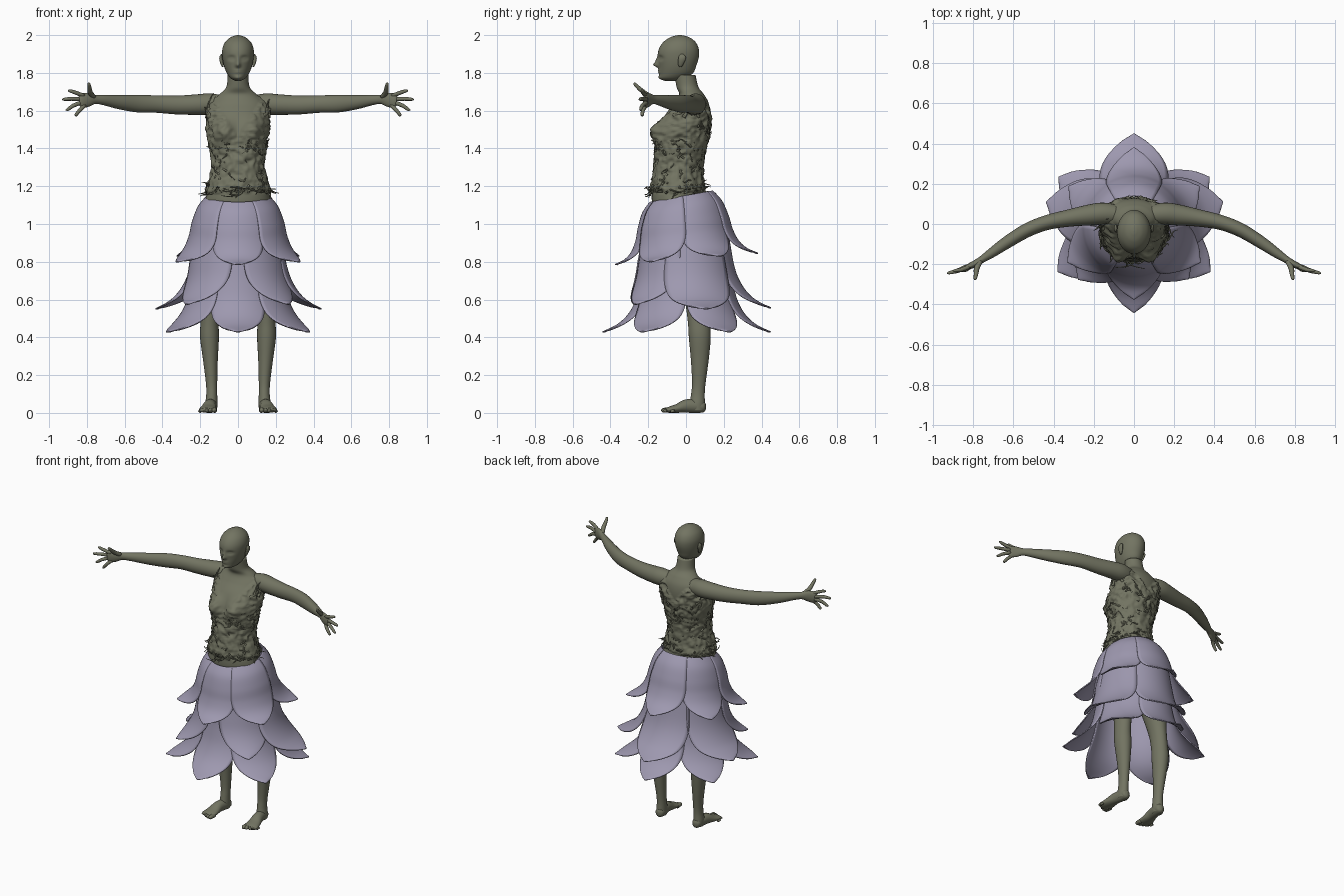
import bpy, bmesh, math, random
from mathutils import Vector, noise

random.seed(4)
X, Z = Vector((1, 0, 0)), Vector((0, 0, 1))


def material(name, rgb):
    m = bpy.data.materials.new(name)
    m.diffuse_color = (*rgb, 1)
    return m


GREEN = material("moss green", (0.17, 0.175, 0.122))
LILAC = material("lilac", (0.34, 0.315, 0.43))


def spline(pts, n):
    """Catmull-Rom through tuples of any length."""
    out = []
    for i in range(len(pts) - 1):
        a, b, c, d = pts[max(i - 1, 0)], pts[i], pts[i + 1], pts[min(i + 2, len(pts) - 1)]
        for k in range(n):
            t = k / n
            out.append([0.5 * (2 * q + (r - p) * t + (2 * p - 5 * q + 4 * r - s) * t * t
                               + (3 * q - p - 3 * r + s) * t ** 3) for p, q, r, s in zip(a, b, c, d)])
    return out + [list(pts[-1])]


def tube(bm, pts, hint, seg=16, n=4, flat=False):
    """Loft ellipses (x, y, z, half size along hint, other half size)."""
    P, rings = spline(pts, n), []
    for i, p in enumerate(P):
        c = Vector(p[:3])
        t = Z if flat else (Vector(P[min(i + 1, len(P) - 1)][:3]) - Vector(P[max(i - 1, 0)][:3])).normalized()
        s = (hint - t * hint.dot(t)).normalized()
        u = t.cross(s)
        ring = []
        for k in range(seg):
            a = 2 * math.pi * k / seg
            ring.append(bm.verts.new(c + s * max(p[3], .001) * math.cos(a) + u * max(p[4], .001) * math.sin(a)))
        rings.append(ring)
    for r, q in zip(rings, rings[1:]):
        for k in range(seg):
            bm.faces.new((r[k], r[(k + 1) % seg], q[(k + 1) % seg], q[k]))
    bm.faces.new(rings[0][::-1])
    bm.faces.new(rings[-1])


def finish(bm, name, mat, mirror=False):
    bmesh.ops.recalc_face_normals(bm, faces=bm.faces[:])
    me = bpy.data.meshes.new(name)
    bm.to_mesh(me)
    bm.free()
    for f in me.polygons:
        f.use_smooth = True
    me.materials.append(mat)
    ob = bpy.data.objects.new(name, me)
    bpy.context.collection.objects.link(ob)
    if mirror:
        ob.modifiers.new("mirror", 'MIRROR')
    return ob


def bump(x, z, cx, cz, sx, sz):
    return math.exp(-((abs(x) - cx) / sx) ** 2 - ((z - cz) / sz) ** 2)


# torso with rough bark bodice and neck
TORSO = [(0, -.02, .92, .15, .11), (0, -.035, 1.08, .175, .14), (0, -.045, 1.18, .16, .135),
         (0, -.04, 1.3, .13, .122), (0, -.03, 1.4, .142, .128), (0, -.01, 1.5, .158, .13),
         (0, .01, 1.58, .158, .118), (0, .03, 1.64, .145, .09), (0, .03, 1.685, .1, .066),
         (0, .008, 1.725, .062, .058), (0, -.005, 1.79, .055, .055)]
bm = bmesh.new()
tube(bm, TORSO, X, 112, 10, True)
for v in bm.verts:
    x, y, z = v.co
    front = y < 0
    top = 1.46 + abs(x) * 1.6 if front else 1.53 + abs(x) * 1.3
    if front:
        v.co.y -= .055 * bump(x, z, .077, 1.495, .048, .055)
    if 1.16 < z < min(top, 1.69):
        out = Vector((x, y + .02, 0)).normalized()
        w = noise.noise(Vector((x * 22, y * 22, z * 32)))
        w2 = noise.noise(Vector((x * 50, y * 50, z * 50 + 9)))
        v.co += out * (.004 + .018 * (1 - abs(w) * 2.6) * .6 + .007 * w2)
finish(bm, "torso_and_bodice", GREEN)

# twigs woven around the bodice
SURF = spline(TORSO, 10)


def twig(bm, a, z, da, dz, lift, r=.006):
    pts = []
    for k in range(5):
        t = k / 4
        ang = a + da * t + random.uniform(-.08, .08)
        zz = z + dz * t + random.uniform(-.008, .008)
        s = min(SURF, key=lambda q: abs(q[2] - zz))
        off = .006 + lift * t * t
        x, y = (s[3] + off) * math.cos(ang), s[1] + (s[4] + off) * math.sin(ang)
        if y < 0:
            y -= .055 * bump(x, zz, .077, 1.495, .048, .055)
        rr = r * (1.05 - .8 * t)
        pts.append((x, y, zz, rr, rr))
    tube(bm, pts, Vector((.3, .2, .9)), 6, 3)


bm = bmesh.new()
U = random.uniform
for k in range(44):      # ragged hem
    twig(bm, k * .143 + U(-.1, .1), U(1.155, 1.2), U(-.6, .6), U(-.03, .03), U(0, .05))
for k in range(60):      # waist weave
    twig(bm, U(0, 6.28), U(1.2, 1.42), U(-.7, .7), U(-.08, .08), U(0, .012))
for k in range(26):      # back weave
    twig(bm, U(.5, 2.64), U(1.38, 1.54), U(-.5, .5), U(-.02, .1), U(0, .015))
for k in range(18):      # below the bust
    twig(bm, U(3.1, 6.3), U(1.38, 1.43), U(-.5, .5), U(-.02, .03), U(0, .02))
for side in (0, 1):      # shoulder straps
    for k in range(10):
        f = U(-.6, .6)
        twig(bm, math.pi * side + f, U(1.56, 1.61), -f * .3, U(.06, .1), U(.015, .04), .009)
finish(bm, "bodice_twigs", GREEN)

# head with sculpted face
HEAD = [(0, -.075, 1.757, .014, .035), (0, -.07, 1.772, .04, .068), (0, -.052, 1.8, .06, .09),
        (0, -.045, 1.84, .075, .1), (0, -.041, 1.885, .083, .109), (0, -.038, 1.925, .083, .106),
        (0, -.035, 1.96, .07, .088), (0, -.033, 1.985, .045, .057), (0, -.033, 1.997, .018, .024),
        (0, -.033, 2.0, .002, .002)]
bm = bmesh.new()
tube(bm, HEAD, X, 64, 8, True)
for v in bm.verts:
    x, y, z = v.co
    if y < -.06:
        v.co.y += (.014 * bump(x, z, .034, 1.878, .018, .012) - .007 * bump(x, z, .034, 1.877, .01, .006)
                   - .024 * bump(x, z, 0, 1.842, .011, .013) - .012 * bump(x, z, 0, 1.862, .008, .02)
                   - .007 * bump(x, z, 0, 1.808, .022, .01) + .004 * bump(x, z, 0, 1.808, .025, .003)
                   - .006 * bump(x, z, 0, 1.772, .02, .012))
finish(bm, "head", GREEN)

bm = bmesh.new()
tube(bm, [(.08, -.03, 1.83, .004, .006), (.084, -.028, 1.845, .008, .014), (.09, -.022, 1.87, .009, .02),
          (.09, -.02, 1.888, .007, .018), (.086, -.022, 1.9, .002, .006)], X, 14, 4, True)
finish(bm, "ears", GREEN, True)

# arms, hands and fingers
bm = bmesh.new()
tube(bm, [(.07, .045, 1.635, .045, .045), (.15, .052, 1.635, .056, .054), (.22, .045, 1.632, .054, .052),
          (.32, .03, 1.63, .05, .043), (.43, .008, 1.635, .046, .037), (.53, -.03, 1.637, .046, .035),
          (.63, -.09, 1.645, .037, .031), (.71, -.145, 1.656, .027, .024), (.755, -.175, 1.66, .024, .018),
          (.79, -.197, 1.658, .036, .017), (.825, -.213, 1.652, .038, .014), (.84, -.218, 1.65, .025, .008)], Z, 24, 5)
for x, z, tx, ty, tz in ((.815, 1.678, .9, -.232, 1.705), (.83, 1.66, .93, -.243, 1.66),
                         (.828, 1.643, .912, -.24, 1.606), (.812, 1.628, .86, -.232, 1.575)):
    tube(bm, [(x, -.21, z, .011, .011), ((x + tx) / 2, (ty - .21) / 2 - .006, (z + tz) / 2 + .003, .0105, .0105),
              (tx - .01 * (tx > .87), ty, tz, .008, .008), (tx, ty, tz, .003, .003)], Z + X * .1, 10, 3)
tube(bm, [(.765, -.185, 1.672, .014, .014), (.782, -.22, 1.695, .014, .013), (.786, -.25, 1.72, .011, .011),
          (.79, -.272, 1.742, .008, .008), (.791, -.276, 1.747, .002, .002)], X, 10, 3)
finish(bm, "arms", GREEN, True)

# legs, feet and toes
bm = bmesh.new()
tube(bm, [(.085, -.02, 1.03, .085, .1), (.1, .01, .88, .088, .1), (.125, .045, .72, .072, .082),
          (.142, .06, .58, .05, .064), (.15, .068, .48, .048, .058), (.151, .073, .4, .05, .058),
          (.146, .073, .28, .039, .047), (.14, .068, .16, .03, .036), (.139, .063, .1, .029, .036),
          (.141, .06, .05, .032, .04), (.141, .06, .012, .03, .038)], X, 24, 5, True)
tube(bm, [(.137, .105, .03, .008, .014), (.138, .092, .031, .027, .029), (.142, .05, .036, .032, .036),
          (.15, 0, .036, .034, .035), (.156, -.045, .024, .042, .024), (.16, -.085, .017, .047, .017),
          (.162, -.105, .013, .044, .012)], X, 20, 5)
for k in range(5):
    x, y, r = .124 + .019 * k, -.124 + .0035 * k * k * .9, .0135 - .0012 * k
    tube(bm, [(x, -.08, r, r, r), (x + .002, y + .012, r + .001, r, r), (x + .003, y, r, r * .8, r * .8),
              (x + .003, y - .009, r, .002, .002)], X, 10, 3)
finish(bm, "legs", GREEN, True)


# petal skirt: each petal is a curved sheet tapering to a flared tip
def petals(name, angles, half, profile, taper, power, tilt, shift):
    bm = bmesh.new()
    prof, cols = spline(profile, 5), 14
    n = len(prof) - 1
    for j, deg in enumerate(angles):
        rows = []
        for i, (r, z) in enumerate(prof):
            v = i / n
            t = max(0, (v - taper) / (1 - taper))
            w = max(1 - t ** power, .015)
            row = []
            for k in range(cols + 1):
                u = 2 * k / cols - 1
                a = math.radians(deg + half * w * u)
                # the rim cups slightly, neighbours overlap
                rr = r + .006 * (j % 2) * min(1, 3 * v) - .012 * u * u * t
                row.append(bm.verts.new((rr * math.cos(a), rr * math.sin(a) + shift * (1 - v),
                                         z + tilt * math.sin(a))))
            rows.append(row)
        for p, q in zip(rows, rows[1:]):
            for k in range(cols):
                bm.faces.new((p[k], q[k], q[k + 1], p[k + 1]))
    ob = finish(bm, name, LILAC)
    s = ob.modifiers.new("thickness", 'SOLIDIFY')
    s.thickness, s.offset = .007, 0


petals("upper_petals", (-90, -30, 30, 90, 150, 210), 33,
       [(.165, 1.145), (.207, 1.09), (.235, 1.01), (.252, .94), (.28, .88), (.32, .84), (.375, .815)],
       .42, 2.1, .03, -.025)
petals("middle_petals", (90, 14, 166), 40,
       [(.21, 1.02), (.232, .88), (.255, .76), (.287, .68), (.335, .615), (.39, .575), (.45, .548)],
       .3, 2.0, .008, 0)
petals("middle_front_petals", (-45, -135), 38,
       [(.2, 1.02), (.232, .9), (.25, .8), (.268, .72), (.295, .66), (.335, .61), (.385, .575)],
       .3, 2.0, 0, 0)
petals("lower_petals", (-90, -32, 32, 90, 148, 212), 33,
       [(.195, .95), (.222, .82), (.238, .7), (.262, .6), (.305, .52), (.365, .465), (.442, .428)],
       .4, 2.2, 0, 0)
